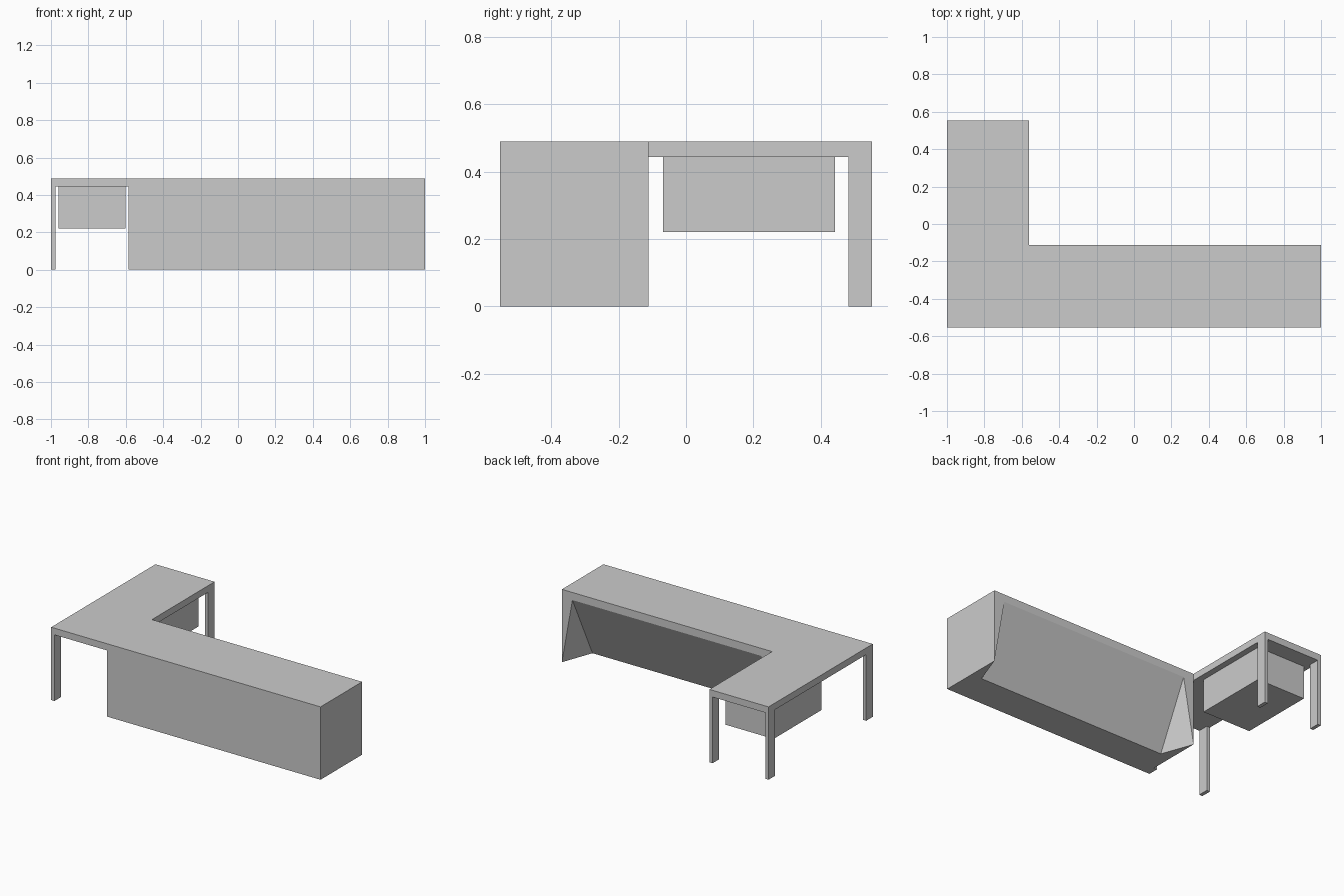
import bpy, bmesh

if "Cube" in bpy.data.objects:
    bpy.data.objects.remove(bpy.data.objects["Cube"])

X0, X1, XM = -1.0, 1.0, -0.561      # left, right, inner edge of the return wing
Y0, Y1, YM = -0.553, 0.553, -0.112  # front, back, rear edge of the main desk
H, U = 0.489, 0.444                 # top surface, underside
RZ, RY, RX = 0.438, -0.325, 0.078   # recess top, recess floor depth, side inset


def build(name, faces):
    bm = bmesh.new()
    for f in faces:
        bm.faces.new([bm.verts.new(p) for p in f])
    bmesh.ops.remove_doubles(bm, verts=bm.verts, dist=1e-5)
    bmesh.ops.recalc_face_normals(bm, faces=bm.faces)
    me = bpy.data.meshes.new(name)
    bm.to_mesh(me)
    bm.free()
    ob = bpy.data.objects.new(name, me)
    bpy.context.collection.objects.link(ob)
    return ob


def box(name, x0, x1, y0, y1, z0, z1):
    bpy.ops.mesh.primitive_cube_add(size=1, location=((x0 + x1) / 2, (y0 + y1) / 2, (z0 + z1) / 2))
    ob = bpy.context.object
    ob.name = name
    ob.scale = (x1 - x0, y1 - y0, z1 - z0)
    return ob


def loft(path):
    """Vertical quad between the underside and the top along a plan edge."""
    (ax, ay), (bx, by) = path
    return [(ax, ay, U), (bx, by, U), (bx, by, H), (ax, ay, H)]


# Recess corners: upper pair on the rear plane, lower pair on the floor
tl, tr = (XM + RX, YM, RZ), (X1 - RX, YM, RZ)
bl, br = (XM + RX, RY, 0), (X1 - RX, RY, 0)
# Floor corners of the enclosed desk body
fl, fr, kl, kr = (XM, Y0, 0), (X1, Y0, 0), (XM, YM, 0), (X1, YM, 0)

# L-shaped top and enclosed desk body with a splayed knee recess at the rear
build("desk_shell", [
    [(X0, Y0, H), (X1, Y0, H), (X1, YM, H), (XM, YM, H), (XM, Y1, H), (X0, Y1, H)],  # top
    [(X0, Y0, U), (XM, Y0, U), (XM, YM, U), (XM, Y1, U), (X0, Y1, U)],               # wing underside
    [(X0, Y0, U), (XM, Y0, U), fl, fr, (X1, Y0, H), (X0, Y0, H)],                    # front
    loft([(X0, Y1), (X0, Y0)]),                                                      # left edge
    loft([(XM, Y1), (X0, Y1)]),                                                      # wing rear edge
    loft([(XM, YM), (XM, Y1)]),                                                      # wing inner edge
    [fl, kl, (XM, YM, U), (XM, Y0, U)],                                              # body left side
    [fr, kr, (X1, YM, H), (X1, Y0, H)],                                              # body right side
    [(XM, YM, H), (X1, YM, H), kr, tr, tl, kl, (XM, YM, U)],                         # rear rim
    [fl, fr, kr, br, bl, kl],                                                        # body base
    [tl, tr, br, bl], [tl, bl, kl], [tr, kr, br],                                    # recess
])

# Four flat legs below the return wing
for side, x in (("left", X0), ("right", XM - 0.024)):
    for end, y in (("front", Y0), ("rear", Y1 - 0.07)):
        box(f"{end}_{side}_leg", x, x + 0.024, y, y + 0.07, 0, U)

# Drawer box hung under the wing
box("drawer_box", -0.96, -0.602, -0.068, 0.442, 0.221, U)
